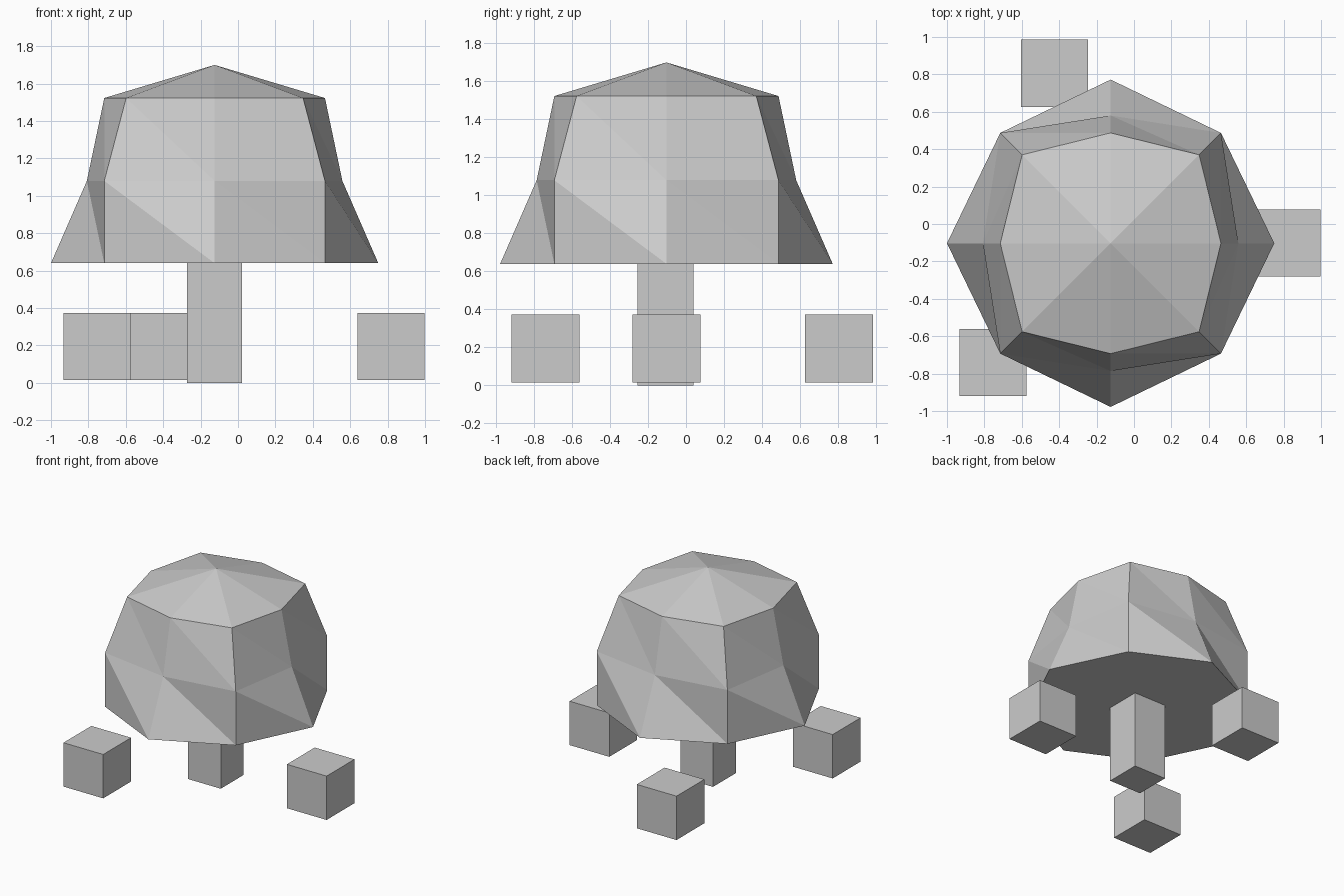
import bpy
import bmesh
from math import cos, sin, pi, sqrt

if "Cube" in bpy.data.objects:
    bpy.data.objects.remove(bpy.data.objects["Cube"])

CX, CY = -0.125, -0.103


def add_box(name, x, y, z0, z1, width):
    bpy.ops.mesh.primitive_cube_add(size=1, location=(x, y, (z0 + z1) / 2))
    box = bpy.context.object
    box.name = name
    box.scale = (width, width, z1 - z0)
    bpy.ops.object.transform_apply(location=False, rotation=False, scale=True)
    return box


# Faceted cap: eight-sided rings (height, radius on axes, offset on diagonals)
rings = [(0.64, 0.875, 0.59), (1.08, 0.683, 0.59), (1.523, 0.59, 0.473)]
bm = bmesh.new()
loops = []
for z, axis_r, diag in rings:
    loop = []
    for i in range(8):
        r = diag * sqrt(2) if i % 2 else axis_r
        a = i * pi / 4
        loop.append(bm.verts.new((CX + r * cos(a), CY + r * sin(a), z)))
    loops.append(loop)

# Cap sides, split along a consistent diagonal
for low, high in zip(loops, loops[1:]):
    for i in range(8):
        j = (i + 1) % 8
        bm.faces.new((low[i], low[j], high[i]))
        bm.faces.new((low[j], high[j], high[i]))

# Cap peak and flat underside
peak = bm.verts.new((CX, CY, 1.70))
for i in range(8):
    bm.faces.new((loops[-1][i], loops[-1][(i + 1) % 8], peak))
bm.faces.new(loops[0][::-1])

mesh = bpy.data.meshes.new("cap")
bm.to_mesh(mesh)
bm.free()
bpy.context.collection.objects.link(bpy.data.objects.new("cap", mesh))

# Square stem
add_box("stem", CX, -0.107, 0.0, 0.64, 0.295)

# Loose cubes around the stem
for name, x, y in (("front_left_cube", -0.753, -0.74),
                   ("back_cube", -0.425, 0.806),
                   ("right_cube", 0.818, -0.102)):
    add_box(name, x, y, 0.016, 0.374, 0.359)
